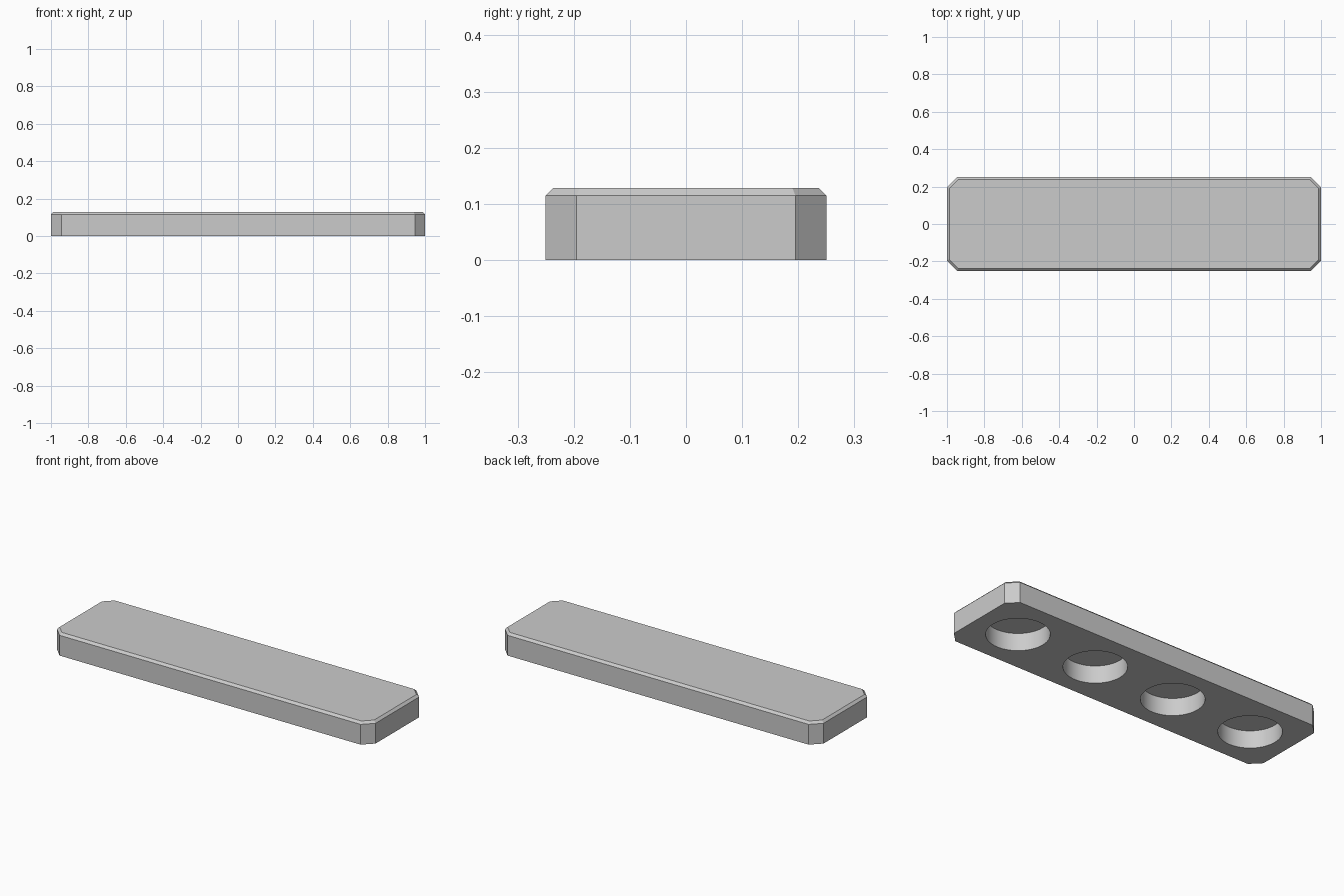
import bpy
import bmesh

HALF_X, HALF_Y, HEIGHT = 1.0, 0.25, 0.128
CORNER, EDGE = 0.055, 0.013
HOLE_RADIUS, HOLE_DEPTH = 0.16, 0.098

cube = bpy.data.objects.get("Cube")
if cube:
    bpy.data.objects.remove(cube, do_unlink=True)

grey = bpy.data.materials.new("light_grey")
grey.use_nodes = True
colour = (0.6, 0.6, 0.6, 1)
grey.diffuse_color = colour
grey.node_tree.nodes["Principled BSDF"].inputs["Base Color"].default_value = colour


def clipped_rectangle(inset):
    """Outline of the plate with clipped corners, moved inwards by inset."""
    x, y = HALF_X - inset, HALF_Y - inset
    c = CORNER - 0.586 * inset
    return [(x, c - y), (x, y - c), (x - c, y), (c - x, y),
            (-x, y - c), (-x, c - y), (c - x, -y), (x - c, -y)]


# Plate: straight wall, then a narrow chamfer round the top
bm = bmesh.new()
rings = [[bm.verts.new((x, y, z)) for x, y in clipped_rectangle(inset)]
         for inset, z in ((0, 0), (0, HEIGHT - EDGE), (EDGE, HEIGHT))]
for low, high in zip(rings, rings[1:]):
    for i in range(len(low)):
        j = (i + 1) % len(low)
        bm.faces.new((low[i], low[j], high[j], high[i]))
bm.faces.new(rings[0][::-1])
bm.faces.new(rings[-1])
mesh = bpy.data.meshes.new("plate")
bm.to_mesh(mesh)
bm.free()
mesh.materials.append(grey)
plate = bpy.data.objects.new("plate", mesh)
bpy.context.collection.objects.link(plate)

# Four round blind holes in the underside
for i in range(4):
    bpy.ops.mesh.primitive_cylinder_add(
        vertices=64, radius=HOLE_RADIUS, depth=2 * HOLE_DEPTH,
        location=(0.5 * i - 0.75, 0, 0))
    cutter = bpy.context.object
    cutter.name = "hole_cutter"
    cutter.hide_render = True
    cutter.data.materials.append(grey)
    cut = plate.modifiers.new("hole", "BOOLEAN")
    cut.operation = "DIFFERENCE"
    cut.solver = "EXACT"
    cut.object = cutter
    bpy.context.view_layer.objects.active = plate
    bpy.ops.object.modifier_apply(modifier=cut.name)
    bpy.data.objects.remove(cutter, do_unlink=True)

# Smooth hole walls, sharp plate edges
bpy.ops.object.select_all(action="DESELECT")
plate.select_set(True)
bpy.context.view_layer.objects.active = plate
bpy.ops.object.shade_smooth_by_angle(angle=0.4)
